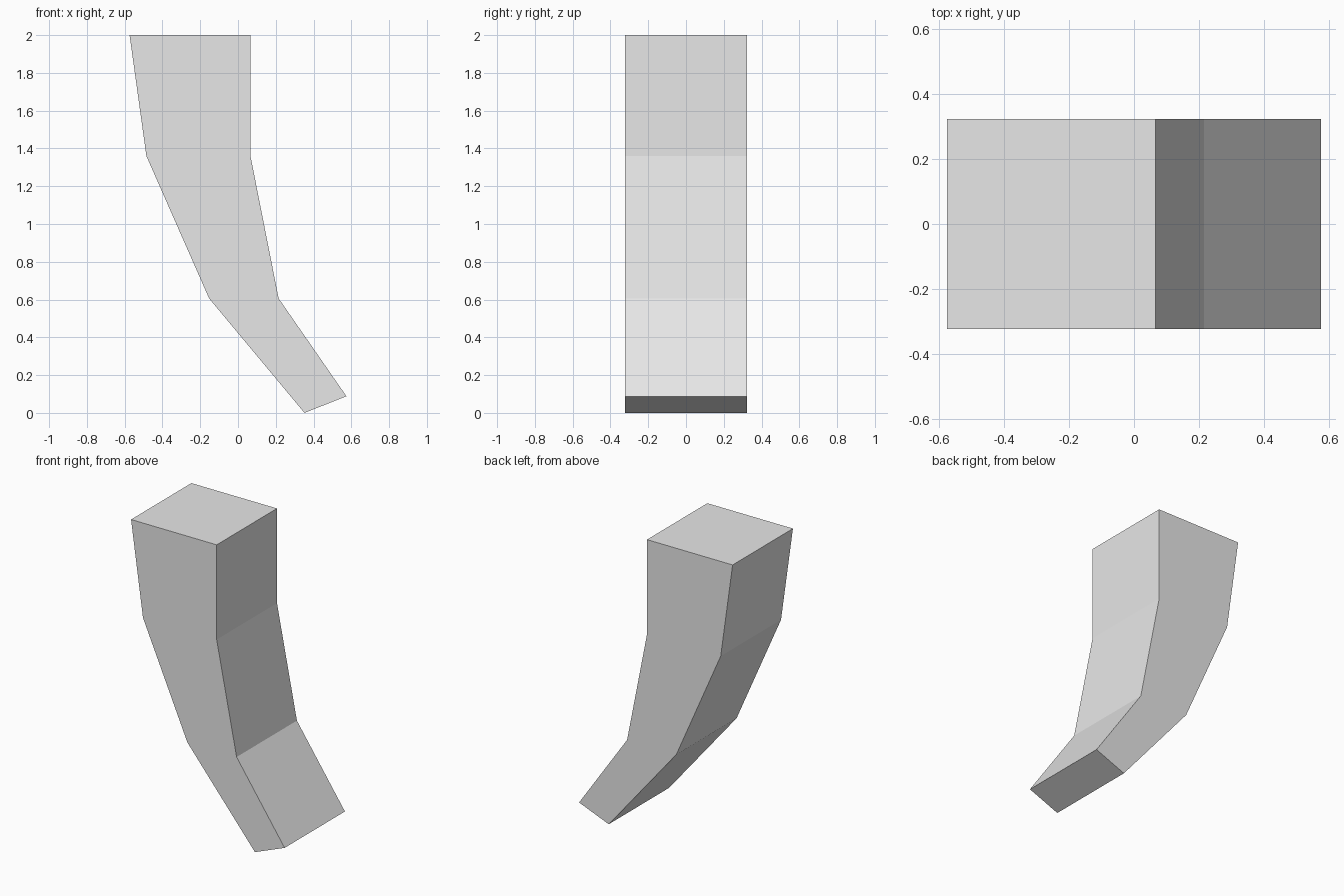
import bpy
import bmesh

cube = bpy.data.objects.get("Cube")
if cube:
    bpy.data.objects.remove(cube, do_unlink=True)

# One plain grey for the whole part
grey = bpy.data.materials.new("plain_grey")
grey.use_nodes = True
colour = (0.8, 0.8, 0.8, 1.0)
grey.diffuse_color = colour
grey.node_tree.nodes["Principled BSDF"].inputs["Base Color"].default_value = colour

HALF_DEPTH = 0.322

# Each station of the bend: outer (x, z) and inner (x, z), from top to tip
stations = [
    ((-0.574, 2.0), (0.066, 2.0)),
    ((-0.485, 1.36), (0.066, 1.36)),
    ((-0.153, 0.606), (0.215, 0.606)),
    ((0.352, 0.0), (0.574, 0.088)),
]

bm = bmesh.new()


def ring(outer, inner):
    """Four corners of one rectangular cross-section."""
    corners = [(outer, -1), (inner, -1), (inner, 1), (outer, 1)]
    return [bm.verts.new((x, side * HALF_DEPTH, z)) for (x, z), side in corners]


# Bent tapering column, closed at both ends
rings = [ring(*s) for s in stations]
for upper, lower in zip(rings, rings[1:]):
    for i in range(4):
        j = (i + 1) % 4
        bm.faces.new((upper[i], lower[i], lower[j], upper[j]))
bm.faces.new(rings[0])
bm.faces.new(reversed(rings[-1]))
bmesh.ops.recalc_face_normals(bm, faces=bm.faces)

mesh = bpy.data.meshes.new("curved_leg")
bm.to_mesh(mesh)
bm.free()
mesh.materials.append(grey)
leg = bpy.data.objects.new("curved_leg", mesh)
bpy.context.collection.objects.link(leg)
